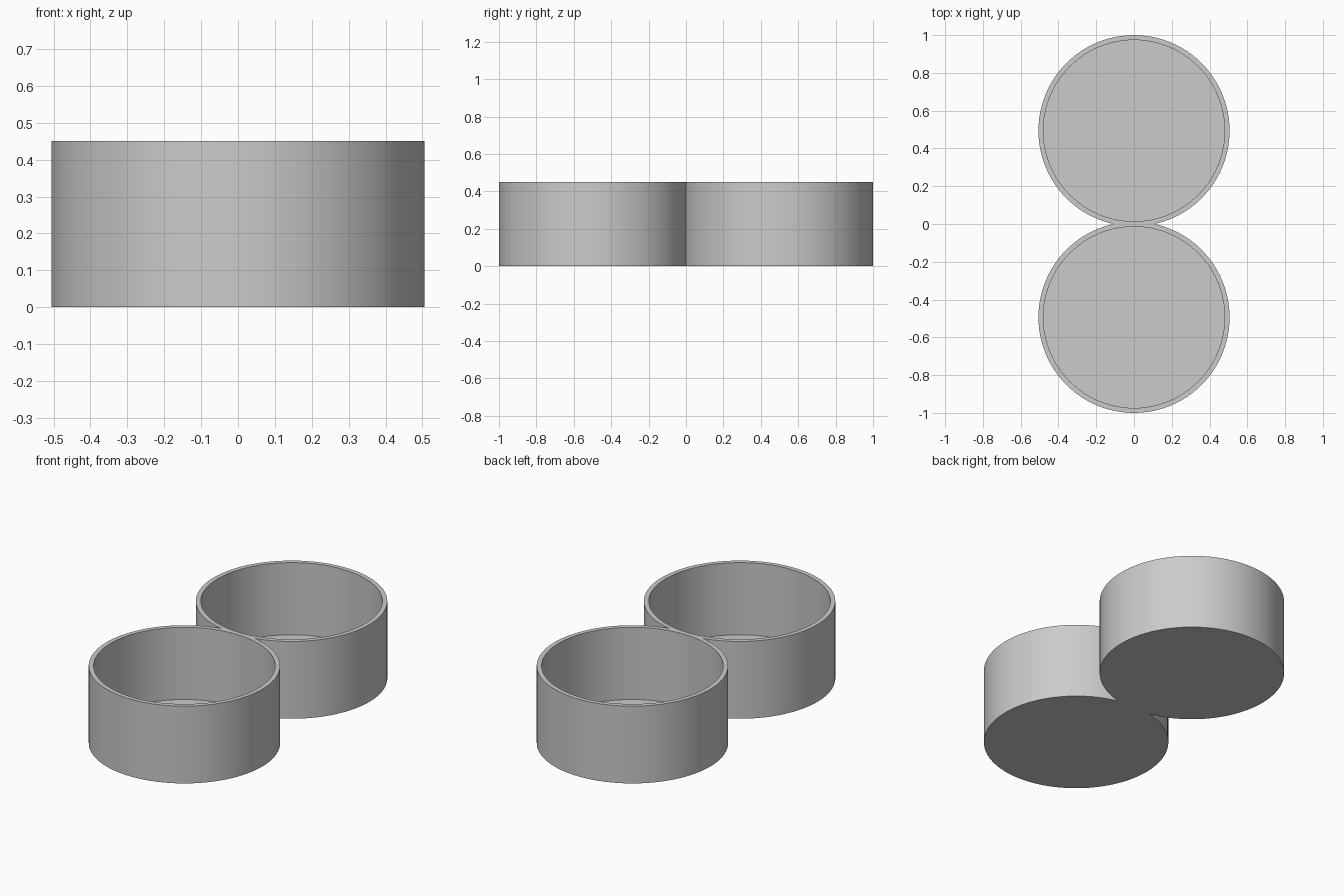
import bpy
import bmesh
import math

if "Cube" in bpy.data.objects:
    bpy.data.objects.remove(bpy.data.objects["Cube"], do_unlink=True)

RADIUS, WALL, HEIGHT, FLOOR = 0.506, 0.026, 0.451, 0.03
SIDES = 96

# Plain grey material
grey = bpy.data.materials.new("light grey")
grey.use_nodes = True
colour = (0.6, 0.6, 0.6, 1)
grey.diffuse_color = colour
grey.node_tree.nodes["Principled BSDF"].inputs["Base Color"].default_value = colour


def make_cup(name, y):
    """Turn a wall and floor profile into an open round cup."""
    inner = RADIUS - WALL
    profile = [(0, 0), (RADIUS, 0), (RADIUS, HEIGHT),
               (inner, HEIGHT), (inner, FLOOR), (0, FLOOR)]
    bm = bmesh.new()
    verts = [bm.verts.new((r, 0, z)) for r, z in profile]
    edges = [bm.edges.new(pair) for pair in zip(verts, verts[1:])]
    bmesh.ops.spin(bm, geom=verts + edges, cent=(0, 0, 0), axis=(0, 0, 1),
                   angle=math.tau, steps=SIDES, use_merge=False)
    bmesh.ops.remove_doubles(bm, verts=bm.verts, dist=0.0001)
    bmesh.ops.recalc_face_normals(bm, faces=bm.faces)
    mesh = bpy.data.meshes.new(name)
    bm.to_mesh(mesh)
    bm.free()
    mesh.materials.append(grey)
    cup = bpy.data.objects.new(name, mesh)
    cup.location.y = y
    bpy.context.collection.objects.link(cup)

    # Smooth walls, sharp rims
    bpy.ops.object.select_all(action="DESELECT")
    cup.select_set(True)
    bpy.context.view_layer.objects.active = cup
    bpy.ops.object.shade_smooth_by_angle(angle=math.radians(30))


# Two cups whose walls just overlap at the middle
for name, side in (("front_cup", -1), ("back_cup", 1)):
    make_cup(name, side * (1 - RADIUS))
